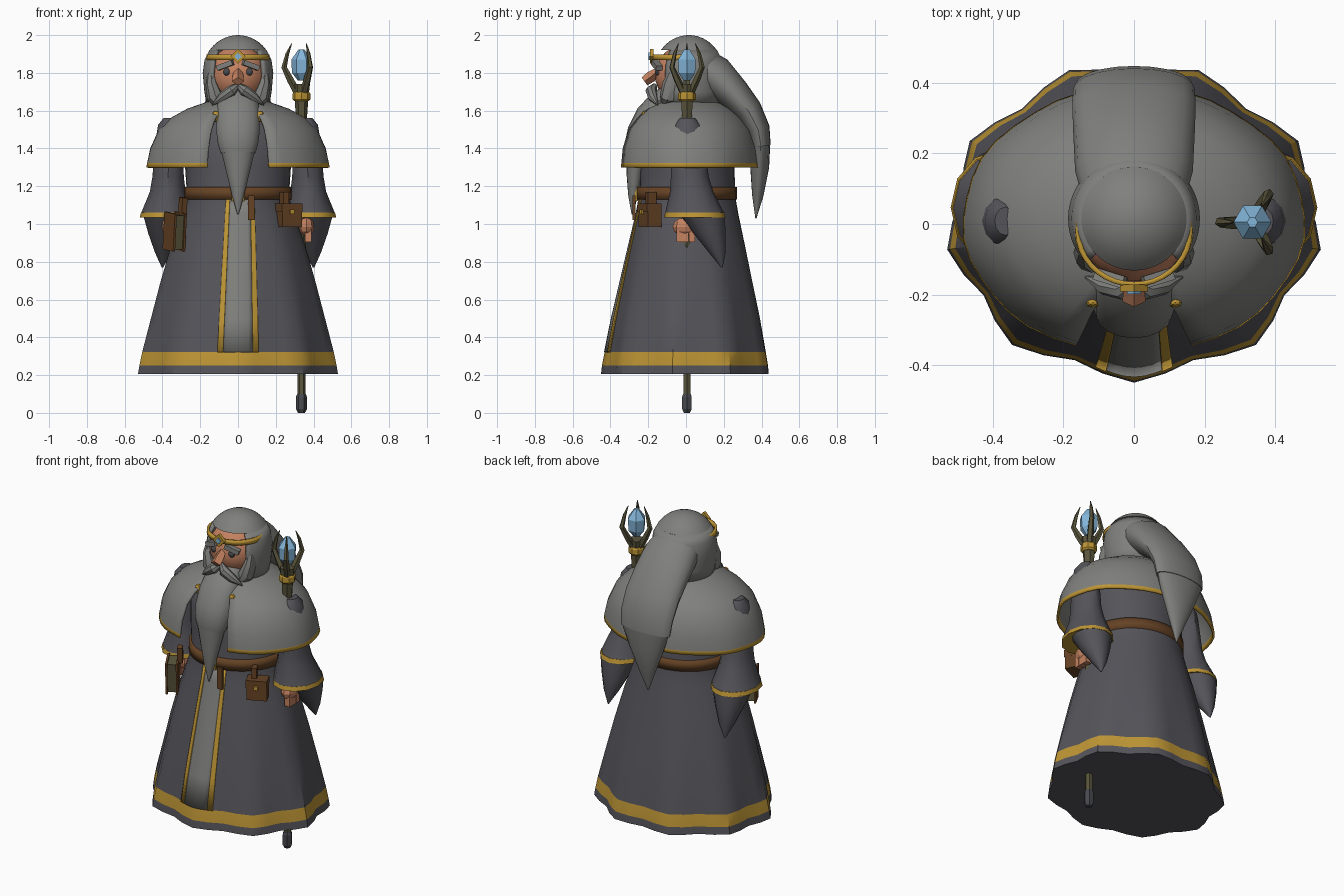
import bpy, bmesh, math
from mathutils import Vector, Euler

if "Cube" in bpy.data.objects:
    bpy.data.objects.remove(bpy.data.objects["Cube"])

COLORS = {
    "dark_robe": (0.090, 0.088, 0.102), "grey_cloth": (0.215, 0.215, 0.205),
    "gold_trim": (0.51, 0.30, 0.035), "brown_leather": (0.13, 0.055, 0.018),
    "skin": (0.56, 0.225, 0.12), "olive_wood": (0.10, 0.09, 0.045),
    "blue_crystal": (0.23, 0.47, 0.70), "dark_steel": (0.065, 0.067, 0.078)}
MATS = {}
for key, c in COLORS.items():
    MATS[key] = bpy.data.materials.new(key)
    MATS[key].diffuse_color = (*c, 1)


def finish(name, bm, mat, smooth=True, band=None, thick=0):
    """Turn a bmesh into an object; band = (colour, low z, high z)."""
    me = bpy.data.meshes.new(name)
    bm.to_mesh(me)
    bm.free()
    me.materials.append(MATS[mat])
    if band:
        me.materials.append(MATS[band[0]])
        for p in me.polygons:
            if band[1] < p.center.z < band[2]:
                p.material_index = 1
    ob = bpy.data.objects.new(name, me)
    bpy.context.collection.objects.link(ob)
    if thick:
        m = ob.modifiers.new("thickness", "SOLIDIFY")
        m.thickness, m.offset = thick, -1
    if smooth:
        bpy.ops.object.select_all(action="DESELECT")
        ob.select_set(True)
        bpy.context.view_layer.objects.active = ob
        bpy.ops.object.shade_smooth_by_angle(angle=math.radians(35))
    return ob


def grid(name, rows, mat, closed=True, caps=True, **kw):
    """Skin a list of point rows."""
    bm = bmesh.new()
    vs = [[bm.verts.new(p) for p in r] for r in rows]
    n = len(rows[0])
    for a, b in zip(vs, vs[1:]):
        for i in range(n if closed else n - 1):
            j = (i + 1) % n
            bm.faces.new((a[i], a[j], b[j], b[i]))
    if caps and closed:
        bm.faces.new(vs[0][::-1])
        bm.faces.new(vs[-1])
    return finish(name, bm, mat, **kw)


def ripple(a, amp):
    return 1 - amp * (0.5 - 0.5 * math.cos(9 * (a + math.pi / 2)))


def shell(name, prof, mat, cy=0, opening=0, n=36, amp=None, **kw):
    """Elliptical rings (z, rx, ry), optionally open at the front."""
    gap = math.radians(opening)
    rows = []
    for z, rx, ry in prof:
        row = []
        for i in range(n if not opening else n + 1):
            a = -math.pi / 2 + gap + i / n * (2 * math.pi - 2 * gap)
            k = ripple(a, amp(z)) if amp else 1
            row.append((rx * k * math.cos(a), cy + ry * k * math.sin(a), z))
        rows.append(row)
    return grid(name, rows, mat, closed=not opening, **kw)


def loft(name, secs, mat, n=12, side=(1, 0, 0), flat=None, **kw):
    """Ellipses (x, y, z, half width, half depth) swept along a path."""
    pts = [Vector(s[:3]) for s in secs]
    rows = []
    for i, s in enumerate(secs):
        t = Vector(flat) if flat else pts[min(i + 1, len(pts) - 1)] - pts[max(i - 1, 0)]
        t.normalize()
        u = Vector(side)
        u = (u - t * u.dot(t)).normalized()
        v = t.cross(u)
        rows.append([pts[i] + u * s[3] * math.cos(k * math.tau / n) + v * s[4] * math.sin(k * math.tau / n)
                     for k in range(n)])
    return grid(name, rows, mat, **kw)


def box(name, loc, size, mat, rot=(0, 0, 0)):
    bm = bmesh.new()
    bmesh.ops.create_cube(bm, size=1)
    bmesh.ops.scale(bm, vec=size, verts=bm.verts)
    ob = finish(name, bm, mat, smooth=False)
    ob.location, ob.rotation_euler = loc, rot
    return ob


def ball(name, loc, size, mat, segs=16, rings=10, smooth=True):
    bm = bmesh.new()
    bmesh.ops.create_uvsphere(bm, u_segments=segs, v_segments=rings, radius=1)
    bmesh.ops.scale(bm, vec=size, verts=bm.verts)
    ob = finish(name, bm, mat, smooth=smooth)
    ob.location = loc
    return ob


# Robe with rippled hem and gold band
ROBE = [(.205, .538, .457), (.25, .53, .452), (.322, .515, .438), (.5, .468, .402), (.7, .415, .355),
        (.9, .355, .308), (1.05, .30, .272), (1.15, .27, .253), (1.3, .28, .25), (1.45, .29, .235),
        (1.56, .23, .18), (1.64, .11, .1)]
ROBE_Y = .007
robe_amp = lambda z: max(0, 0.085 * (1.1 - z) / 0.9)
shell("robe", ROBE, "dark_robe", cy=ROBE_Y, amp=robe_amp, band=("gold_trim", .25, .322))


# Front panel and its gold borders, lying on the robe
def strip(name, lo, hi, mat, lift):
    rows = []
    for z, rx, ry in ROBE[2:8]:
        f = 1 - 0.32 * (z - .32) / .83
        row = []
        for i in range(7):
            x = (lo + (hi - lo) * i / 6) * f + .012 * (z - .32) / .83
            y = math.sqrt(1 - (x / rx) ** 2)
            row.append((x, ROBE_Y - ry * y * ripple(math.atan2(-y, x / rx), robe_amp(z)) - lift, z))
        rows.append(row)
    grid(name, rows, mat, closed=False, thick=0.006)


strip("front_panel", -.085, .085, "grey_cloth", .003)
strip("panel_border_right", .08, .11, "gold_trim", .006)
strip("panel_border_left", -.11, -.08, "gold_trim", .006)

# Shoulder cape, open at the front
shell("cape", [(1.3, .49, .383), (1.322, .485, .38), (1.4, .467, .37), (1.5, .42, .335),
               (1.56, .36, .287), (1.61, .27, .23), (1.645, .17, .165), (1.665, .1, .1)],
      "grey_cloth", cy=.01, opening=20, amp=lambda z: max(0, .015 * (1.5 - z) / .2),
      band=("gold_trim", 1.29, 1.322), thick=.014)

# Belt, buckle and tail
shell("belt", [(1.13, .286, .266), (1.195, .284, .266)], "brown_leather", cy=.003, caps=False, thick=.03)
box("buckle", (0, -.262, 1.163), (.07, .016, .08), "gold_trim")
box("belt_tail", (.07, -.275, 1.085), (.035, .016, .13), "brown_leather")

# Belt pouch
R = (0, 0, math.radians(25))
box("pouch", (.27, -.19, 1.045), (.115, .08, .12), "brown_leather", R)
box("pouch_flap", (.269, -.193, 1.085), (.12, .085, .045), "brown_leather", R)
box("pouch_loop", (.245, -.185, 1.13), (.03, .05, .08), "brown_leather", R)
box("pouch_button", (.287, -.235, 1.065), (.024, .012, .024), "gold_trim", R)

# Hanging book
R = Euler((0, math.radians(6), math.radians(-62)))
for k, (off, size, mat) in enumerate(((0, (.10, .05, .18), "olive_wood"), (.03, (.12, .012, .2), "brown_leather"),
                                      (-.03, (.12, .012, .2), "brown_leather"))):
    box(("book_pages", "book_inner_cover", "book_outer_cover")[k],
        Vector((-.335, -.16, .96)) + R.to_matrix() @ Vector((0, off, 0)), size, mat, R)
box("book_strap", (-.292, -.15, 1.09), (.04, .03, .1), "brown_leather", R)

# Sleeves, cuffs, drapes, hands, clasps
for s, tag in ((1, "right"), (-1, "left")):
    loft("sleeve_" + tag, [(s * .365, .008, 1.56, .03, .04), (s * .367, .008, 1.525, .056, .07),
                           (s * .365, .01, 1.42, .075, .09), (s * .37, .02, 1.25, .083, .1),
                           (s * .372, .03, 1.17, .095, .115), (s * .379, .045, 1.06, .133, .155)],
         "dark_robe", flat=(0, 0, -1))
    loft("cuff_" + tag, [(s * .38, .046, 1.06, .134, .157), (s * .381, .047, 1.035, .139, .163)],
         "gold_trim", flat=(0, 0, -1))
    loft("sleeve_drape_" + tag, [(s * .385, .09, 1.04, .115, .115), (s * .39, .125, .95, .085, .085),
                                 (s * .395, .165, .85, .045, .045), (s * .4, .19, .77, .004, .004)],
         "dark_robe", flat=(0, 0, -1))
    ball("hand_" + tag, (s * .362, -.005, .985), (.042, .066, .05), "skin", 8, 6, False)
    for i in range(3):
        box("finger_%s_%d" % (tag, i), (s * .372, -.035 + i * .033, .945), (.036, .031, .08), "skin")
    ball("clasp_" + tag, (s * .117, -.222, 1.57), (.022, .016, .03), "gold_trim", 8, 6, False)

# Head and face
ball("head", (0, -.01, 1.79), (.155, .155, .155), "skin", 24, 14)
loft("nose", [(0, -.14, 1.82, .02, .015), (0, -.185, 1.78, .03, .03), (0, -.22, 1.755, .033, .026)],
     "skin", n=4, smooth=False)
for s, tag in ((1, "right"), (-1, "left")):
    ball("eye_" + tag, (s * .06, -.148, 1.805), (.02, .016, .02), "dark_steel", 10, 8)
    box("eyebrow_" + tag, (s * .068, -.154, 1.84), (.09, .035, .027), "grey_cloth", (0, s * .35, s * .3))
    loft("moustache_" + tag, [(0, -.165, 1.735, .012, .012), (s * .035, -.185, 1.705, .03, .03),
                              (s * .085, -.175, 1.67, .026, .026), (s * .137, -.15, 1.63, .003, .003)],
         "grey_cloth", n=8, side=(0, 1, 0))
    loft("sideburn_" + tag, [(s * .145, -.06, 1.83, .012, .02), (s * .14, -.08, 1.74, .032, .045),
                             (s * .12, -.095, 1.67, .045, .045), (s * .09, -.11, 1.625, .02, .02)],
         "grey_cloth", n=8)

# Beard body and pointed end
loft("beard", [(0, -.09, 1.70, .085, .045), (0, -.15, 1.645, .108, .055), (0, -.2, 1.58, .115, .065),
               (0, -.24, 1.49, .115, .07), (0, -.257, 1.42, .106, .068), (0, -.26, 1.375, .092, .058)],
     "grey_cloth", n=16)
loft("beard_tip", [(0, -.262, 1.39, .09, .057), (0, -.272, 1.25, .056, .042),
                   (0, -.28, 1.15, .032, .026), (0, -.285, 1.05, .003, .003)], "grey_cloth", n=16)

# Hood: crown, open sides, hanging tail and its point
HOOD_Y = .015
crown = [(1.81 + .19 * math.sin(t), .185 * math.cos(t), .182 * math.cos(t))
         for t in (math.radians(d) for d in (36, 45, 55, 65, 75, 83, 88))]
shell("hood_crown", crown, "grey_cloth", cy=HOOD_Y)
shell("hood_sides", [(1.625, .165, .165), (1.7, .178, .178), (1.8, .187, .185), (1.87, .177, .176),
                     (1.922, .15, .148)], "grey_cloth", cy=HOOD_Y, opening=47, thick=.018)
loft("hood_tail", [(0, .05, 1.85, .14, .1), (0, .15, 1.785, .167, .11), (0, .25, 1.69, .172, .09),
                   (0, .33, 1.60, .175, .075), (0, .382, 1.5, .173, .063), (0, .397, 1.41, .165, .052)],
     "grey_cloth", n=20)
loft("hood_tail_tip", [(0, .396, 1.425, .162, .05), (0, .39, 1.3, .115, .05), (0, .38, 1.15, .052, .03),
                       (0, .37, 1.03, .003, .003)], "grey_cloth", n=20)

# Circlet with diamond plaque and gem
shell("circlet", [(1.868, .168, .158), (1.897, .166, .158)], "gold_trim", cy=-.02, caps=False, thick=.014)
box("circlet_plaque", (0, -.181, 1.888), (.056, .02, .056), "gold_trim", (0, math.pi / 4, 0))
box("circlet_gem", (0, -.19, 1.888), (.028, .016, .028), "blue_crystal", (0, math.pi / 4, 0))

# Staff with foot, collar, prongs and crystal
SX, SY = .336, .005


def staff_part(name, prof, mat, n=6):
    loft(name, [(SX, SY, z, r, r) for z, r in prof], mat, n=n, flat=(0, 0, 1), smooth=False)


staff_part("staff_shaft", [(.06, .022), (1.5, .025), (1.66, .036), (1.74, .045)], "olive_wood")
staff_part("staff_foot", [(0, .018), (.02, .029), (.085, .029), (.1, .023)], "dark_steel")
staff_part("staff_collar", [(1.65, .038), (1.66, .047), (1.69, .047), (1.7, .04)], "gold_trim", 8)
staff_part("crystal", [(1.76, .02), (1.80, .05), (1.87, .054), (1.925, .015)], "blue_crystal")
for i, deg in enumerate((180, 60, -60)):
    c, d = math.cos(math.radians(deg)), math.sin(math.radians(deg))
    loft("staff_prong_%d" % i, [(SX + c * r, SY + d * r, z, w, w) for r, z, w in
                                ((.025, 1.7, .02), (.06, 1.765, .019), (.092, 1.83, .015), (.075, 1.9, .01),
                                 (.052, 1.955, .002))],
         "olive_wood", n=5, side=(-d, c, 0), smooth=False)

for m in bpy.data.materials:
    if m.users and not m.is_grease_pencil:
        m.use_nodes = True
        m.node_tree.nodes["Principled BSDF"].inputs["Base Color"].default_value = m.diffuse_color
